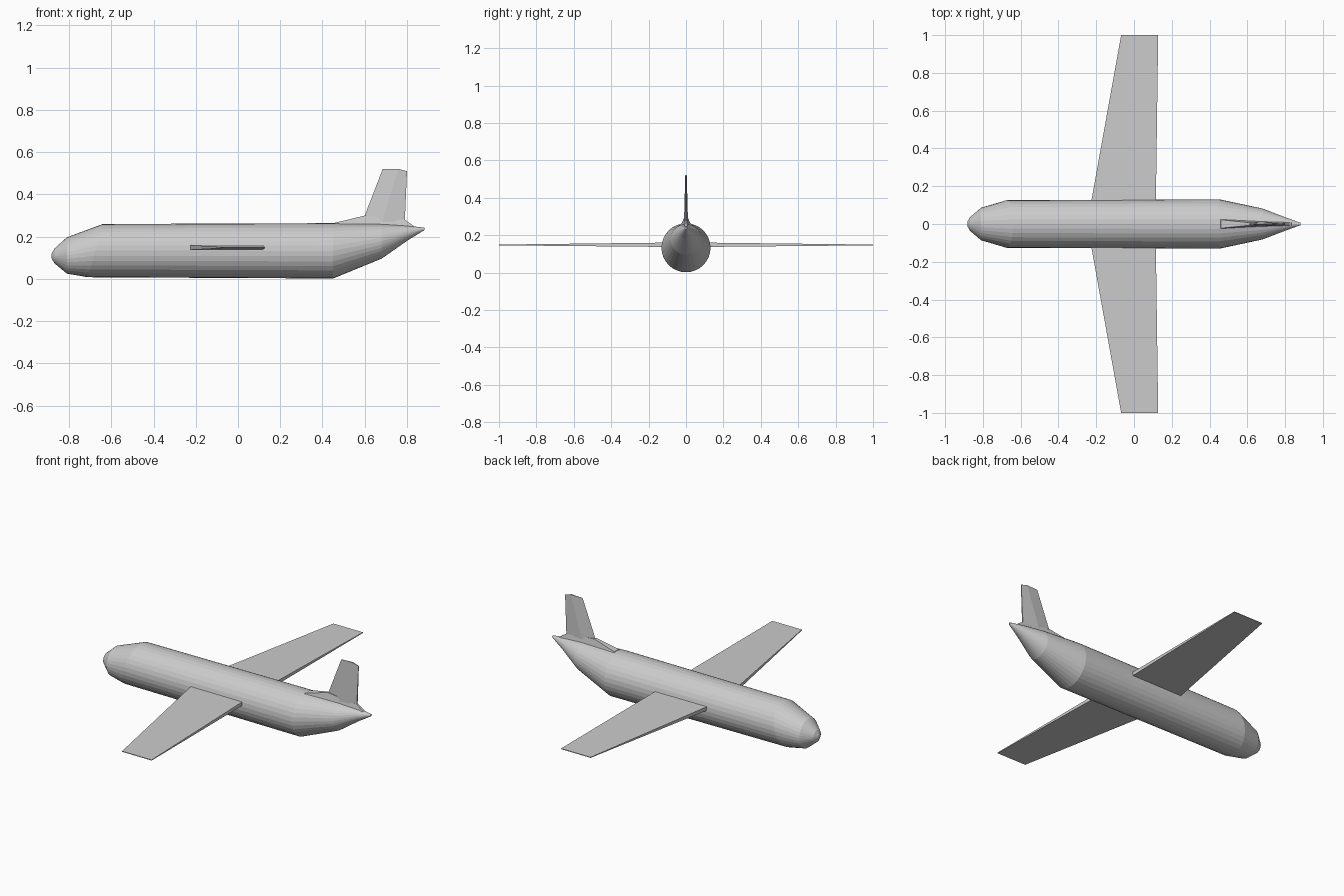
import bpy, bmesh
from math import sin, cos, tau

if "Cube" in bpy.data.objects:
    bpy.data.objects.remove(bpy.data.objects["Cube"])


def make_object(name, bm):
    bmesh.ops.recalc_face_normals(bm, faces=bm.faces)
    mesh = bpy.data.meshes.new(name)
    bm.to_mesh(mesh)
    bm.free()
    obj = bpy.data.objects.new(name, mesh)
    bpy.context.collection.objects.link(obj)
    return obj


def loft(name, sections):
    """Join equal-length point loops into a closed skin."""
    bm = bmesh.new()
    loops = [[bm.verts.new(p) for p in s] for s in sections]
    n = len(loops[0])
    for a, b in zip(loops, loops[1:]):
        for i in range(n):
            j = (i + 1) % n
            bm.faces.new((a[i], a[j], b[j], b[i]))
    bm.faces.new(loops[0])
    bm.faces.new(loops[-1])
    return make_object(name, bm)


def ring(x, z, r, lean=0.0, n=32):
    return [(x + lean * sin(tau * i / n), r * cos(tau * i / n),
             z + r * sin(tau * i / n)) for i in range(n)]


# Fuselage: x, centre z, radius, forward/back lean of the ring
stations = [
    (-0.882, 0.108, 0.012, 0),
    (-0.868, 0.109, 0.036, 0),
    (-0.81, 0.111, 0.086, 0),
    (-0.675, 0.134, 0.126, 0.035),
    (0.45, 0.133, 0.131, 0),
    (0.68, 0.178, 0.082, 0),
    (0.80, 0.216, 0.036, 0),
    (0.882, 0.237, 0.006, 0),
]
loft("fuselage", [ring(*s) for s in stations])


# Wings: blunt-edged slabs tapering in chord and thickness
def wing_section(y, front, back, z, half):
    return [(front, y, z - half), (back, y, z - half),
            (back, y, z + half), (front, y, z + half)]


for side, label in ((1, "left"), (-1, "right")):
    loft(label + "_wing", [
        wing_section(side * 0.06, -0.237, 0.115, 0.149, 0.012),
        wing_section(side * 1.0, -0.068, 0.128, 0.148, 0.002),
    ])


# Tail fin: slim six-sided sections stacked upward
def fin_section(x0, z0, x1, z1, x2, z2, half):
    return [(x0, 0, z0), (x1, half, z1), (x2, half * 0.4, z2),
            (x2, -half * 0.4, z2), (x1, -half, z1)]


loft("tail_fin", [
    fin_section(0.58, 0.24, 0.68, 0.24, 0.79, 0.23, 0.011),
    fin_section(0.60, 0.30, 0.69, 0.30, 0.79, 0.28, 0.010),
    fin_section(0.685, 0.52, 0.76, 0.521, 0.80, 0.51, 0.004),
])

# Fairing blending the fin into the rear fuselage
loft("fin_fairing", [
    [(0.455, 0.028, 0.255), (0.84, 0.01, 0.24),
     (0.84, -0.01, 0.24), (0.455, -0.028, 0.255)],
    [(0.46, 0.022, 0.266), (0.83, 0.007, 0.252),
     (0.83, -0.007, 0.252), (0.46, -0.022, 0.266)],
    [(0.60, 0.008, 0.30), (0.79, 0.005, 0.28),
     (0.79, -0.005, 0.28), (0.60, -0.008, 0.30)],
])
